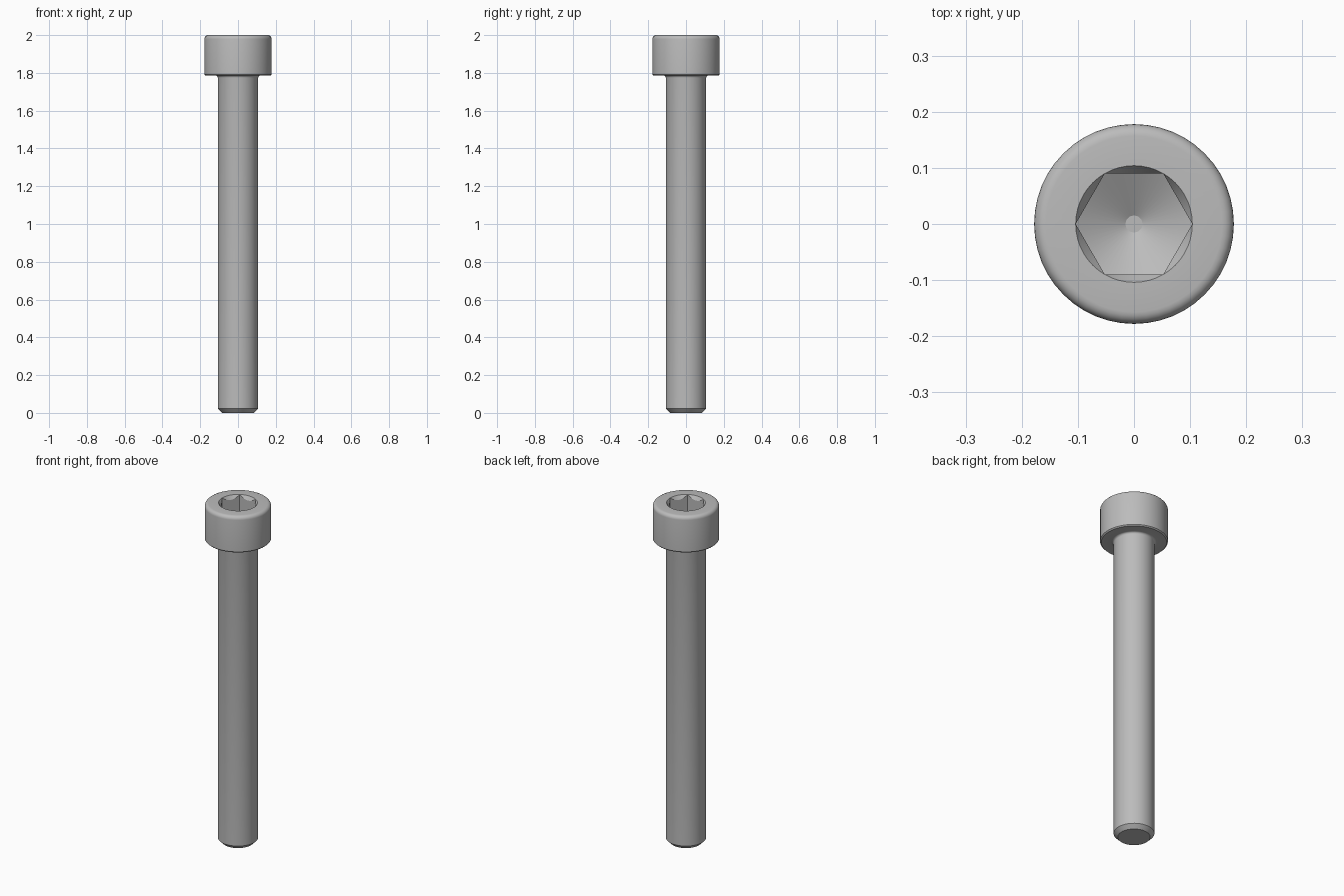
import bpy, bmesh
from math import cos, sin, pi, radians, tan

if "Cube" in bpy.data.objects:
    bpy.data.objects.remove(bpy.data.objects["Cube"])

SEGMENTS = 48
HEAD_R, HEAD_Z, TOP = 0.178, 1.786, 2.0
SHANK_R, SOCKET_R = 0.107, 0.104
CONE_Z = 1.84                      # tip height of the drilled socket floor

steel = bpy.data.materials.new("steel grey")
steel.use_nodes = True
steel.diffuse_color = (0.5, 0.5, 0.5, 1)
steel.node_tree.nodes["Principled BSDF"].inputs["Base Color"].default_value = (0.5, 0.5, 0.5, 1)


def arc(cx, cz, r, start, end, steps):
    """Points of a fillet arc, angles in degrees."""
    angles = [radians(start + (end - start) * i / steps) for i in range(steps + 1)]
    return [(cx + r * cos(a), cz + r * sin(a)) for a in angles]


def hex_radius(a):
    """Distance from the axis to the hexagon wall, with corners on the x axis."""
    return SOCKET_R * cos(pi / 6) / cos(a % (pi / 3) - pi / 6)


def section(a):
    """Outline from the tip, over the head and down into the socket, at angle a."""
    r = hex_radius(a)
    pts = [(0.085, 0), (SHANK_R, 0.022)]                            # chamfered tip
    pts += arc(SHANK_R + 0.012, HEAD_Z - 0.012, 0.012, 180, 90, 4)  # neck fillet
    pts += [(HEAD_R - 0.006, HEAD_Z), (HEAD_R, HEAD_Z + 0.006)]     # head underside
    pts += arc(HEAD_R - 0.021, TOP - 0.021, 0.021, 0, 90, 5)        # rounded rim
    pts += [(SOCKET_R, TOP),
            (r, TOP - 0.001 - (SOCKET_R - r) * 1.5),                # scalloped lead-in
            (r, CONE_Z + r * tan(pi / 6)),                          # hexagon wall
            (0.015, CONE_Z + 0.015 * tan(pi / 6))]                  # conical floor
    return pts


# Screw: rings of the section joined all the way round, capped at both ends
bm = bmesh.new()
columns = []
for i in range(SEGMENTS):
    a = 2 * pi * i / SEGMENTS
    columns.append([bm.verts.new((r * cos(a), r * sin(a), z)) for r, z in section(a)])
for i, col in enumerate(columns):
    nxt = columns[(i + 1) % SEGMENTS]
    for j in range(len(col) - 1):
        bm.faces.new((col[j], nxt[j], nxt[j + 1], col[j + 1]))
bm.faces.new([c[0] for c in reversed(columns)])
bm.faces.new([c[-1] for c in columns])
bmesh.ops.recalc_face_normals(bm, faces=bm.faces)

mesh = bpy.data.meshes.new("socket_head_screw")
bm.to_mesh(mesh)
bm.free()
mesh.materials.append(steel)
screw = bpy.data.objects.new("socket_head_screw", mesh)
bpy.context.collection.objects.link(screw)

bpy.ops.object.select_all(action="DESELECT")
screw.select_set(True)
bpy.context.view_layer.objects.active = screw
bpy.ops.object.shade_smooth_by_angle(angle=radians(30))
